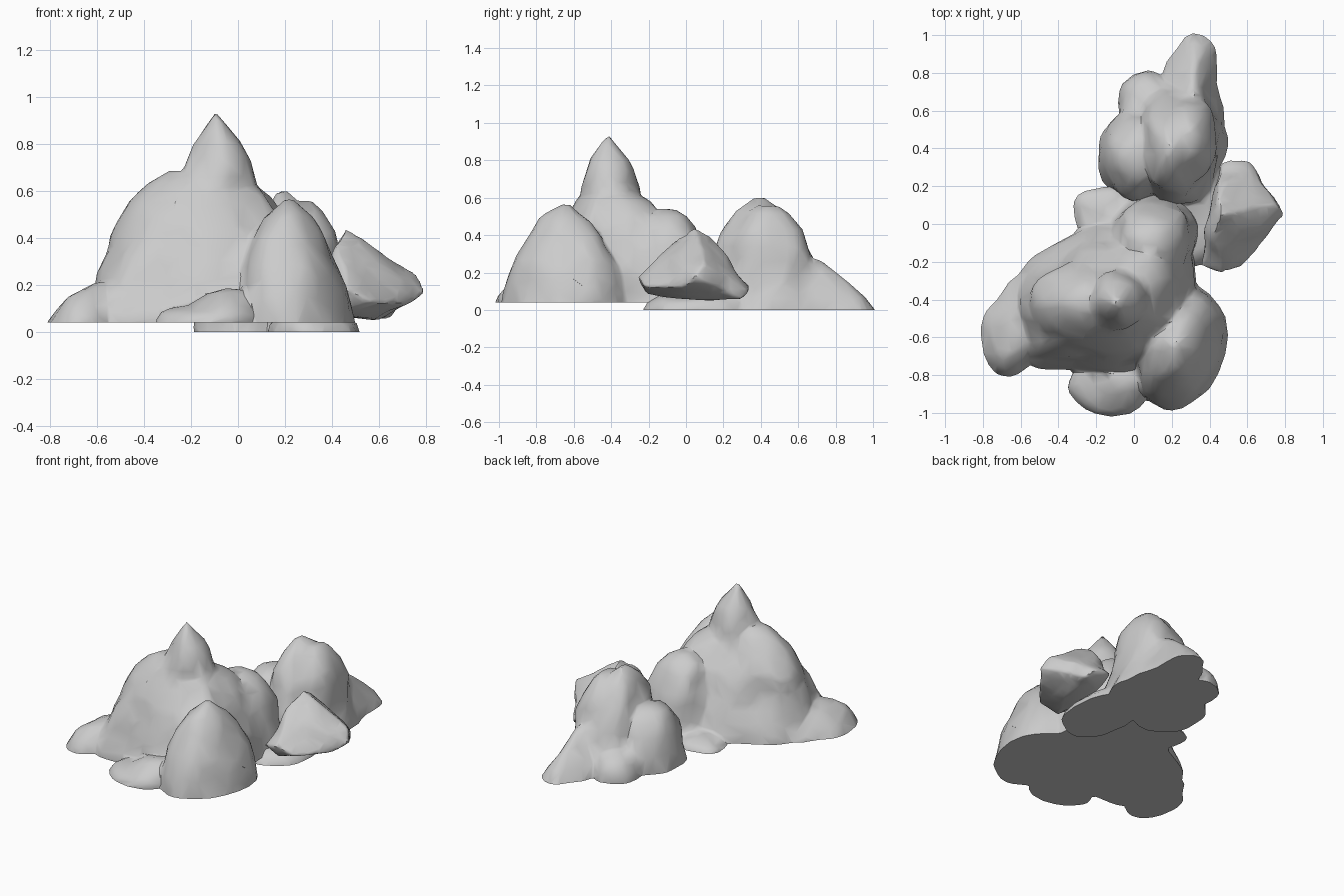
import bpy, bmesh, math
from mathutils import Vector, noise

if "Cube" in bpy.data.objects:
    bpy.data.objects.remove(bpy.data.objects["Cube"])

DOME = [(0, 1), (.2, .95), (.45, .82), (.68, .62), (.86, .4), (1, .07)]
FULL = [(0, 1), (.3, .96), (.6, .86), (.8, .68), (.93, .45), (1, .2)]
BODY = [(0, 1), (.2, .93), (.45, .8), (.65, .65), (.85, .46), (1, .18)]
SPIRE = [(0, 1), (.5, .93), (.69, .78), (.86, .46), (1, .03)]
TAIL = [(0, 1), (.25, .87), (.4, .72), (.85, .34), (1, .1)]


def oval(cx, cy, rx, ry, turn=0):
    # eight footprint points on a turned ellipse
    c, s = math.cos(math.radians(turn)), math.sin(math.radians(turn))
    out = []
    for i in range(8):
        u, v = rx * math.cos(i * math.pi / 4), ry * math.sin(i * math.pi / 4)
        out.append((cx + u * c - v * s, cy + u * s + v * c))
    return out


def smooth_outline(pts, n=4):
    # closed spline through the footprint points
    out, k = [], len(pts)
    P = [Vector((x, y, 0)) for x, y in pts]
    for i in range(k):
        a, b, c, d = (P[(i + j) % k] for j in (-1, 0, 1, 2))
        for s in range(n):
            t = s / n
            out.append(.5 * (2 * b + (c - a) * t + (2 * a - 5 * b + 4 * c - d) * t * t
                             + (3 * b - a - 3 * c + d) * t ** 3))
    return out


def add_lobe(bm, base, footprint, top, profile):
    # rings that shrink and drift from the footprint to the top
    foot = smooth_outline(footprint)
    mid = sum(foot, Vector()) / len(foot)
    tip = Vector((top[0], top[1], 0))
    rings = []
    for h, r in [(-.1, 1.01)] + profile:
        c = mid.lerp(tip, max(h, 0))
        z = base + (top[2] - base) * h if h >= 0 else base - .06
        rings.append([bm.verts.new(c + (p - mid) * r + Vector((0, 0, z))) for p in foot])
    n = len(foot)
    for a, b in zip(rings, rings[1:]):
        for i in range(n):
            bm.faces.new((a[i], a[(i + 1) % n], b[(i + 1) % n], b[i]))
    bm.faces.new(rings[0][::-1])
    bm.faces.new(rings[-1])


def bake(obj):
    dg = bpy.context.evaluated_depsgraph_get()
    mesh = bpy.data.meshes.new_from_object(obj.evaluated_get(dg))
    obj.modifiers.clear()
    obj.data = mesh


def finish(name, bm, base, rough=.025, ratio=.035):
    # fuse the lobes, roughen, facet lightly, and cut the underside flat
    bmesh.ops.recalc_face_normals(bm, faces=bm.faces)
    mesh = bpy.data.meshes.new(name)
    bm.to_mesh(mesh)
    obj = bpy.data.objects.new(name, mesh)
    bpy.context.collection.objects.link(obj)
    m = obj.modifiers.new("fuse", 'REMESH')
    m.mode, m.voxel_size = 'VOXEL', .014
    m = obj.modifiers.new("soften", 'SMOOTH')
    m.iterations = 3
    bake(obj)
    for v in obj.data.vertices:
        q = v.co * 6
        v.co += rough * Vector((noise.noise(q), noise.noise(q + Vector((9, 3, 5))),
                                .5 * noise.noise(q + Vector((4, 8, 1)))))
    m = obj.modifiers.new("facet", 'DECIMATE')
    m.ratio = ratio
    bake(obj)
    if base is not None:
        b = bmesh.new()
        b.from_mesh(obj.data)
        bmesh.ops.bisect_plane(b, geom=b.verts[:] + b.edges[:] + b.faces[:],
                               plane_co=(0, 0, base), plane_no=(0, 0, 1), clear_inner=True)
        bmesh.ops.holes_fill(b, edges=[e for e in b.edges if e.is_boundary], sides=0)
        b.to_mesh(obj.data)
    bpy.ops.object.select_all(action='DESELECT')
    obj.select_set(True)
    bpy.context.view_layer.objects.active = obj
    bpy.ops.object.shade_smooth_by_angle(angle=.7)


# Large front rock
big = bmesh.new()
body = [(-.64, -.42), (-.55, -.2), (-.3, -.04), (.05, .06), (.27, -.02), (.34, -.3),
        (.28, -.6), (-.02, -.79), (-.35, -.77), (-.6, -.7)]
add_lobe(big, .04, body, (-.08, -.4, .68), BODY)
# broad left shoulder
add_lobe(big, .04, oval(-.3, -.43, .33, .26), (-.22, -.42, .68), FULL)
# narrow spire
add_lobe(big, .04, oval(-.06, -.39, .21, .2), (-.09, -.41, .93), SPIRE)
# rear lobe
add_lobe(big, .04, oval(.1, -.07, .24, .23), (.09, -.1, .54), FULL)
# front lobe
front = [(-.03, -.65), (.12, -.42), (.33, -.32), (.46, -.44), (.49, -.62), (.44, -.82),
         (.26, -.97), (.06, -.92)]
add_lobe(big, .04, front, (.23, -.65, .56), DOME)
# low front ledge in two steps
ledge = oval(-.13, -.85, .22, .16)
add_lobe(big, .04, ledge, (-.01, -.83, .18), BODY)
add_lobe(big, .04, ledge, (-.14, -.83, .12), FULL)
# low left lobe
add_lobe(big, .04, oval(-.61, -.54, .18, .29, -25), (-.58, -.56, .21), BODY)
# small back-left footing
add_lobe(big, .04, oval(-.16, .05, .17, .15), (-.14, .04, .11), DOME)
finish("large_rock", big, .04)

# Rear rock
rear = bmesh.new()
dome = [(.03, .35), (.16, .12), (.36, .13), (.48, .35), (.48, .55), (.42, .72), (.25, .77), (.07, .67)]
add_lobe(rear, 0, dome, (.19, .4, .6), DOME)
add_lobe(rear, 0, oval(.27, .44, .19, .26), (.28, .44, .55), FULL)
# left lobes
add_lobe(rear, 0, oval(0, .36, .19, .25), (.02, .36, .38), FULL)
add_lobe(rear, 0, oval(.06, .64, .15, .17), (.08, .62, .17), FULL)
# tapering tail
tail = [(.13, .75), (.24, .95), (.32, 1.01), (.4, .97), (.46, .75), (.4, .55), (.2, .55)]
add_lobe(rear, 0, tail, (.3, .68, .27), TAIL)
# low ledge under the boulder
add_lobe(rear, 0, oval(.32, .08, .2, .31), (.33, .08, .075), [(0, 1), (.5, .93), (1, .7)])
finish("rear_rock", rear, 0)

# Tilted boulder on the right, a chiselled hull
bm = bmesh.new()
for p in [(.45, .04, .44), (.43, -.06, .37), (.43, .14, .39), (.8, .06, .17), (.75, .1, .24),
          (.73, -.04, .12), (.6, .35, .11), (.46, .31, .13), (.63, .31, .06),
          (.35, -.21, .14), (.45, -.26, .17), (.59, -.21, .13),
          (.44, -.2, .08), (.58, .05, .05), (.44, .15, .07), (.62, -.08, .25), (.63, .15, .28)]:
    bm.verts.new(p)
bmesh.ops.convex_hull(bm, input=bm.verts)
bmesh.ops.delete(bm, geom=[v for v in bm.verts if not v.link_faces], context='VERTS')
finish("boulder", bm, None, .03, .1)
